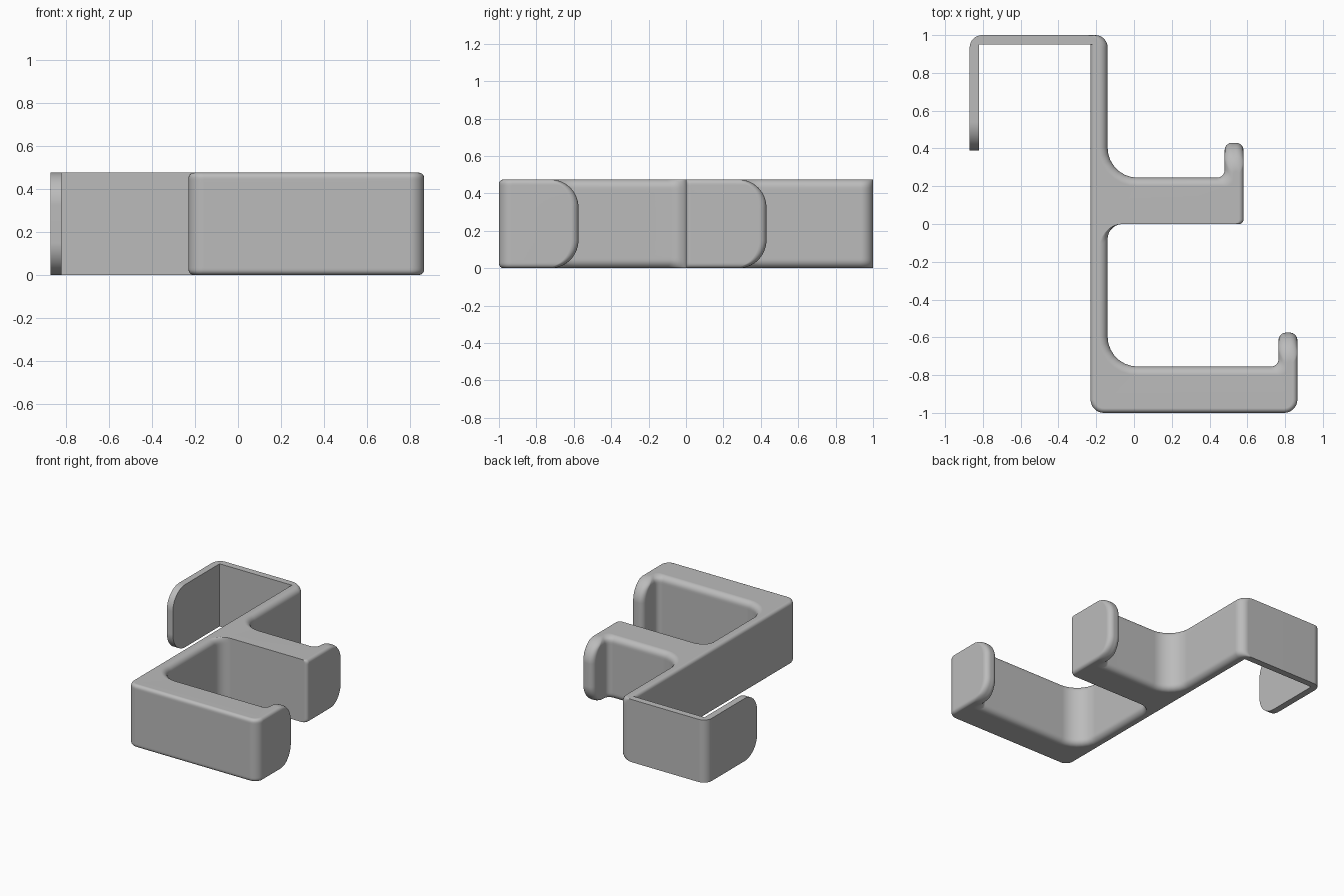
import bpy, bmesh, math
from mathutils import Vector

cube = bpy.data.objects.get("Cube")
if cube:
    bpy.data.objects.remove(cube, do_unlink=True)

HEIGHT = 0.475
TIP_ROUND = 0.15      # rounding of the hook ends across the width
INNER, OUTER = 0.045, 0.025   # rim rounding inside and outside the hooks
STEPS = 7


def arc_inset(radius, z):
    """How far a quarter-round of this radius cuts in at depth z."""
    if z >= radius:
        return 0.0
    return radius - math.sqrt(radius ** 2 - (radius - z) ** 2)


def hook_corners(right, left, lip, top, tip, inner, fillet):
    """Lip and upper side of one hook, from outer end back to the spine."""
    return [(right, tip, 0.04), (right - lip, tip, 0.04),
            (right - lip, top, 0.04 + inner), (left, top, fillet + inner)]


def outline(z):
    """Corner list (x, y, radius) of the section at height z."""
    depth = min(z, HEIGHT - z)
    a, b, d = arc_inset(INNER, depth), arc_inset(OUTER, depth), arc_inset(TIP_ROUND, depth)
    back, face = -0.23 + b, -0.14 - a
    # over-door bracket and back of the spine
    pts = [(-0.87, 0.39 + d, 0), (-0.82, 0.39 + d, 0), (-0.82, 0.95, 0),
           (back, 0.95, 0), (back, -1 + b, 0.07 - b)]
    # lower hook
    pts.append((0.865 - b, -1 + b, 0.07 - b))
    pts += hook_corners(0.865 - b, face, 0.1 - a - b, -0.755 - a, -0.575 - d, a, 0.16)
    # upper hook
    pts += [(face, 0, 0.08 + a), (0.58 - b, 0, 0.025)]
    pts += hook_corners(0.58 - b, face, 0.1 - a - b, 0.245 - a, 0.43 - d, a, 0.16)
    # outer corners of the bracket
    pts += [(face, 1, 0.065), (-0.87, 1, 0.065)]
    return pts


def rounded(corners):
    """Replace every corner that has a radius with a true quarter arc."""
    result = []
    count = len(corners)
    for i, (x, y, r) in enumerate(corners):
        p = Vector((x, y))
        if r == 0:
            result.append(p)
            continue
        u = Vector(corners[i - 1][:2]) - p
        v = Vector(corners[(i + 1) % count][:2]) - p
        r = min(r, 0.48 * u.length, 0.48 * v.length)
        u.normalize()
        v.normalize()
        for k in range(STEPS + 1):
            t = math.pi / 2 * k / STEPS
            result.append(p + u * r * (1 - math.sin(t)) + v * r * (1 - math.cos(t)))
    return result


# Section heights, packed closely near both rims
rim = [TIP_ROUND * (1 - math.cos(math.pi / 2 * k / 14)) for k in range(15)]
heights = rim + [HEIGHT - z for z in reversed(rim)]

# Loft the sections into one solid
bm = bmesh.new()
layers = [[bm.verts.new((p.x, p.y, z)) for p in rounded(outline(z))] for z in heights]
for low, high in zip(layers, layers[1:]):
    for i in range(len(low)):
        j = (i + 1) % len(low)
        bm.faces.new((low[i], low[j], high[j], high[i]))
bm.faces.new(list(reversed(layers[0])))
bm.faces.new(layers[-1])
bmesh.ops.recalc_face_normals(bm, faces=bm.faces)
mesh = bpy.data.meshes.new("door_hook")
bm.to_mesh(mesh)
bm.free()

hook = bpy.data.objects.new("door_hook", mesh)
bpy.context.collection.objects.link(hook)

# Plain grey plastic
grey = bpy.data.materials.new("grey_plastic")
grey.use_nodes = True
colour = (0.5, 0.5, 0.5, 1)
grey.diffuse_color = colour
grey.node_tree.nodes["Principled BSDF"].inputs["Base Color"].default_value = colour
mesh.materials.append(grey)

# Smooth rounded areas, keep crisp edges
bpy.ops.object.select_all(action="DESELECT")
hook.select_set(True)
bpy.context.view_layer.objects.active = hook
bpy.ops.object.shade_smooth_by_angle(angle=math.radians(35))
weighted = hook.modifiers.new("even_shading", "WEIGHTED_NORMAL")
weighted.keep_sharp = True
